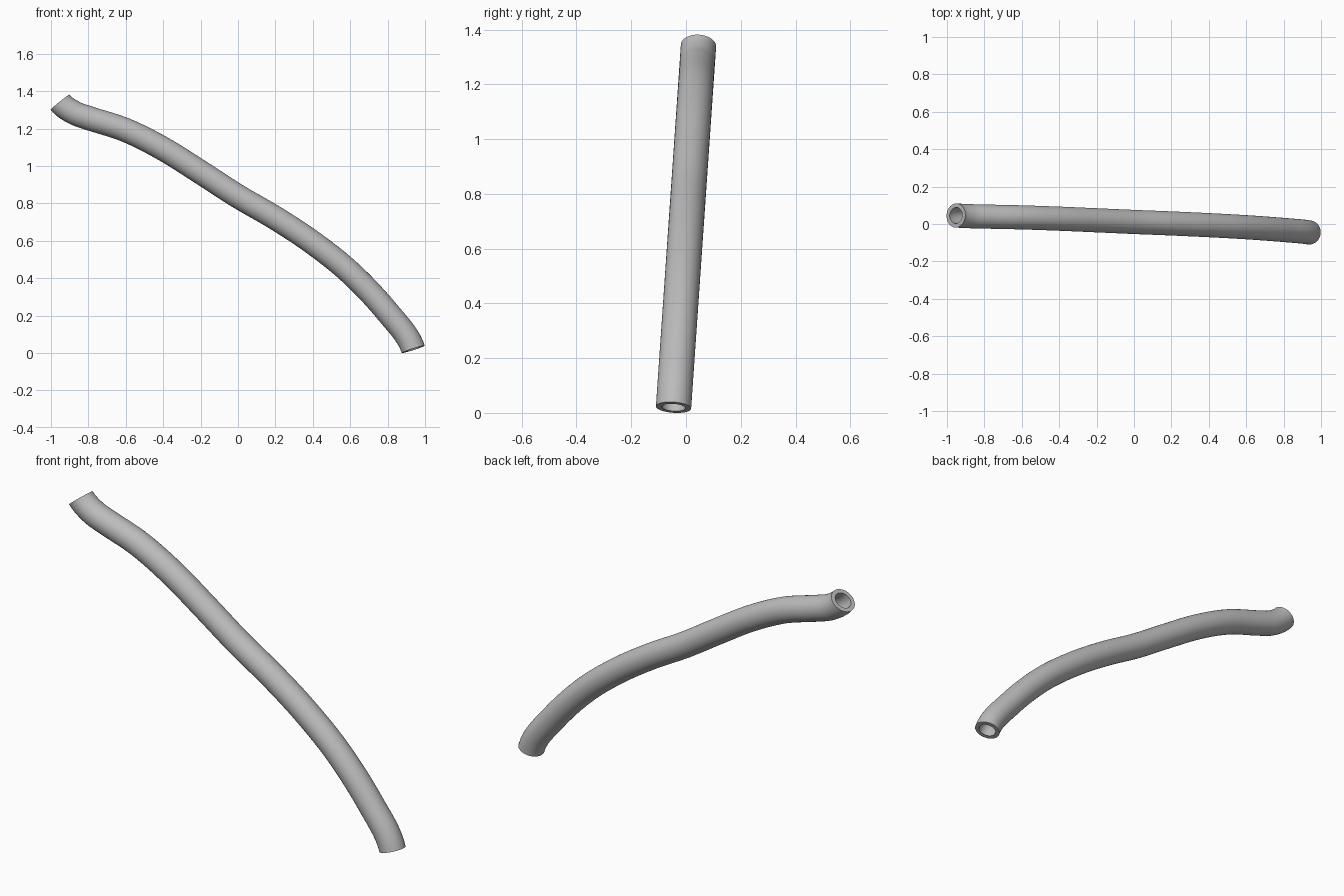
import bpy, bmesh
from math import cos, sin, pi, radians
from mathutils import Vector
from mathutils.geometry import interpolate_bezier

cube = bpy.data.objects.get("Cube")
if cube:
    bpy.data.objects.remove(cube, do_unlink=True)

OUTER, INNER, SIDES, STEPS = 0.0645, 0.043, 48, 10
LEAN = 0.069  # sideways drift of the pipe per unit of height

# Centre line as (x, z), lying in one slightly leaning plane
path = [(-0.952, 1.341), (-0.88, 1.287), (-0.8, 1.257), (-0.6, 1.192),
        (-0.4, 1.092), (-0.2, 0.967), (0, 0.838), (0.2, 0.722),
        (0.4, 0.59), (0.6, 0.43), (0.8, 0.218), (0.937, 0.02)]


def on_plane(x, z):
    return Vector((x, LEAN * (z - 0.68), z))


points = [on_plane(*p) for p in path]
start_dir = Vector((0.63, -0.776 * LEAN, -0.776)).normalized()
end_dir = Vector((0.304, -0.95 * LEAN, -0.95)).normalized()

# Smooth tangents, with fixed directions at the two cut ends
tangents = [start_dir]
for a, b in zip(points, points[2:]):
    tangents.append((b - a).normalized())
tangents.append(end_dir)

line = [points[0]]
for i in range(len(points) - 1):
    a, b = points[i], points[i + 1]
    reach = (b - a).length / 3
    line += interpolate_bezier(a, a + tangents[i] * reach,
                               b - tangents[i + 1] * reach, b, STEPS)[1:]

# Sweep the outer wall and the bore along the centre line
bm = bmesh.new()
side = Vector((0, 1, -LEAN)).normalized()
walls = {OUTER: [], INNER: []}
for i, centre in enumerate(line):
    if i == 0:
        along = start_dir
    elif i == len(line) - 1:
        along = end_dir
    else:
        along = (line[i + 1] - line[i - 1]).normalized()
    up = side.cross(along)
    for radius, rings in walls.items():
        rings.append([bm.verts.new(centre + radius * (up * cos(t) + side * sin(t)))
                      for t in (2 * pi * k / SIDES for k in range(SIDES))])


def bridge(first, second):
    for k in range(SIDES):
        n = (k + 1) % SIDES
        bm.faces.new((first[k], first[n], second[n], second[k]))


for rings in walls.values():
    for first, second in zip(rings, rings[1:]):
        bridge(first, second)
# Flat rims at both ends
for end in (0, -1):
    bridge(walls[OUTER][end], walls[INNER][end])
bmesh.ops.recalc_face_normals(bm, faces=bm.faces)

mesh = bpy.data.meshes.new("bent_pipe")
bm.to_mesh(mesh)
bm.free()
pipe = bpy.data.objects.new("bent_pipe", mesh)
bpy.context.collection.objects.link(pipe)

# Plain grey surface
grey = bpy.data.materials.new("grey")
grey.use_nodes = True
colour = (0.5, 0.5, 0.5, 1)
grey.diffuse_color = colour
grey.node_tree.nodes["Principled BSDF"].inputs["Base Color"].default_value = colour
mesh.materials.append(grey)

bpy.ops.object.select_all(action='DESELECT')
pipe.select_set(True)
bpy.context.view_layer.objects.active = pipe
bpy.ops.object.shade_smooth_by_angle(angle=radians(40))
